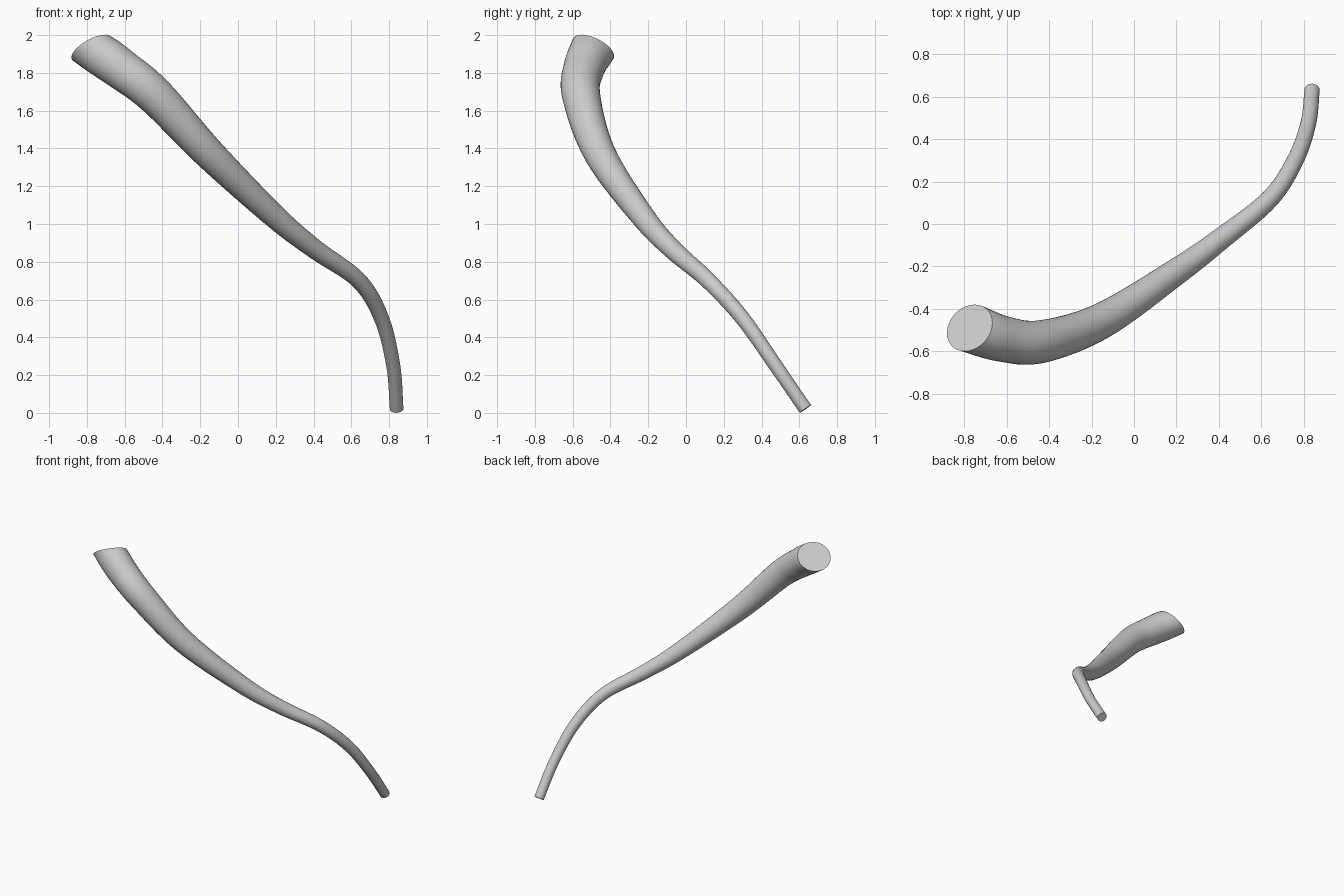
import bpy, bmesh, math
from mathutils import Vector

if "Cube" in bpy.data.objects:
    bpy.data.objects.remove(bpy.data.objects["Cube"])

# Centre line control points: x, y, z, radius
PATH = [(-0.775, -0.49, 1.93, 0.12), (-0.625, -0.54, 1.825, 0.109),
        (-0.44, -0.555, 1.68, 0.101), (-0.15, -0.455, 1.37, 0.084),
        (0.20, -0.225, 1.035, 0.063), (0.41, -0.07, 0.865, 0.052),
        (0.64, 0.118, 0.70, 0.044), (0.76, 0.30, 0.50, 0.040),
        (0.822, 0.475, 0.25, 0.037), (0.84, 0.632, 0.021, 0.036)]
STEPS, SIDES = 8, 32
TOP_TILT = Vector((0.45, -0.40, -0.80)).normalized()


def spline(points, steps):
    """Catmull-Rom samples through 4D points."""
    p = [Vector(q) for q in points]
    p = [2 * p[0] - p[1]] + p + [2 * p[-1] - p[-2]]
    out = []
    for i in range(1, len(p) - 2):
        a, b, c, d = p[i - 1:i + 3]
        for k in range(steps):
            t = k / steps
            out.append(0.5 * (2 * b + (c - a) * t + (2 * a - 5 * b + 4 * c - d) * t * t
                              + (3 * b - a - 3 * c + d) * t ** 3))
    return out + [p[-2]]


samples = spline(PATH, STEPS)
centres = [s.to_3d() for s in samples]
bm = bmesh.new()
rings = []
side = Vector((0, 1, 0))
last = len(centres) - 1

# Tapered rings, turning to the slanted cut at the thick end
for i, c in enumerate(centres):
    n = (centres[min(i + 1, last)] - centres[max(i - 1, 0)]).normalized()
    n = n.lerp(TOP_TILT, max(0, 1 - i / STEPS)).normalized()
    side = (side - n * side.dot(n)).normalized()
    up = n.cross(side)
    r = samples[i].w
    rings.append([bm.verts.new(c + r * (math.cos(a) * side + math.sin(a) * up))
                  for a in (2 * math.pi * k / SIDES for k in range(SIDES))])

for a, b in zip(rings, rings[1:]):
    for k in range(SIDES):
        j = (k + 1) % SIDES
        bm.faces.new((a[k], a[j], b[j], b[k]))

# End caps
bm.faces.new(rings[0])
bm.faces.new(rings[-1])
bmesh.ops.recalc_face_normals(bm, faces=bm.faces)

mesh = bpy.data.meshes.new("tapered_branch")
bm.to_mesh(mesh)
bm.free()
branch = bpy.data.objects.new("tapered_branch", mesh)
bpy.context.collection.objects.link(branch)
bpy.context.view_layer.objects.active = branch
branch.select_set(True)
bpy.ops.object.shade_smooth_by_angle(angle=math.radians(40))
